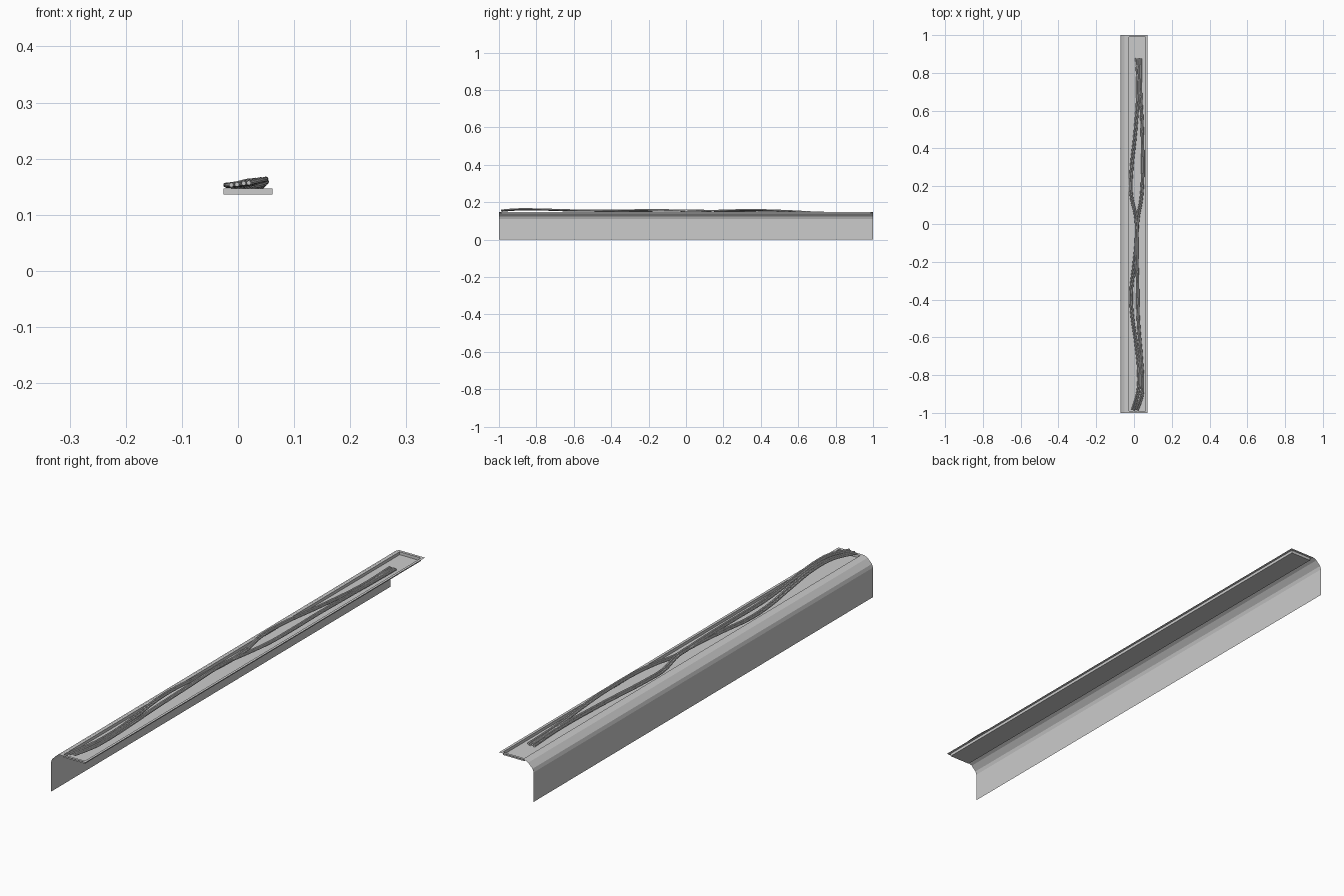
import bpy

if "Cube" in bpy.data.objects:
    bpy.data.objects.remove(bpy.data.objects["Cube"])


def mesh_object(name, verts, faces):
    mesh = bpy.data.meshes.new(name)
    mesh.from_pydata(verts, [], faces)
    mesh.update()
    obj = bpy.data.objects.new(name, mesh)
    bpy.context.collection.objects.link(obj)
    return obj


def rect(x0, x1, y, z):
    return [(x0, -y, z), (x1, -y, z), (x1, y, z), (x0, y, z)]


# Side panel with the rounded shoulder, a thin sheet swept along y
profile = [(-0.0715, 0), (-0.0715, 0.110), (-0.067, 0.1225),
           (-0.049, 0.1405), (-0.035, 0.147)]
n = len(profile)
verts = [(x, y, z) for y in (-1, 1) for x, z in profile]
mesh_object("side_panel", verts,
            [(i, i + 1, n + i + 1, n + i) for i in range(n - 1)])

# Tray: flat flange, short walls, recessed floor
verts = (rect(-0.035, 0.0715, 1.0, 0.147) + rect(-0.026, 0.0617, 0.99, 0.147)
         + rect(-0.026, 0.0617, 0.99, 0.136))
faces = [(8, 9, 10, 11)]
for k in (0, 4):
    for i in range(4):
        j = (i + 1) % 4
        faces.append((k + i, k + j, k + 4 + j, k + 4 + i))
mesh_object("tray", verts, faces)


# Loose cables winding along the tray and over its front lip
def cable(name, points, dx, dy, dz):
    data = bpy.data.curves.new(name, 'CURVE')
    data.dimensions = '3D'
    data.bevel_depth = 0.0042
    data.bevel_resolution = 2
    data.resolution_u = 5
    data.use_fill_caps = True
    spline = data.splines.new('BEZIER')
    spline.bezier_points.add(len(points) - 1)
    for p, (x, y, z) in zip(spline.bezier_points, points):
        p.co = (x + dx, y + dy, z + dz)
        p.handle_left_type = p.handle_right_type = 'AUTO'
    obj = bpy.data.objects.new(name, data)
    bpy.context.collection.objects.link(obj)
    bpy.ops.object.select_all(action='DESELECT')
    obj.select_set(True)
    bpy.context.view_layer.objects.active = obj
    bpy.ops.object.convert(target='MESH')
    bpy.ops.object.shade_smooth_by_angle()


left_path = [(.010, .88, .141), (.016, .71, .143), (.003, .5, .148),
             (-.020, .26, .153), (-.020, .16, .153), (.006, .03, .156),
             (.008, -.08, .154), (-.004, -.21, .153), (-.020, -.36, .152),
             (-.016, -.47, .153), (.006, -.63, .155), (.021, -.79, .160),
             (.016, -.89, .160), (-.012, -.985, .153)]
right_path = [(.028, .88, .141), (.030, .71, .145), (.038, .53, .154),
              (.041, .40, .158), (.041, .25, .157), (.033, .13, .153),
              (.016, .03, .150), (.010, -.1, .158), (.014, -.3, .157),
              (.018, -.5, .155), (.034, -.71, .160), (.041, -.85, .163),
              (.036, -.91, .162), (.010, -.985, .156)]
for i in range(2):
    cable(f"left_cable_{i + 1}", left_path, i * .010, i * -.004, i * .001)
    cable(f"right_cable_{i + 1}", right_path, i * .009, i * -.004, i * .0008)
